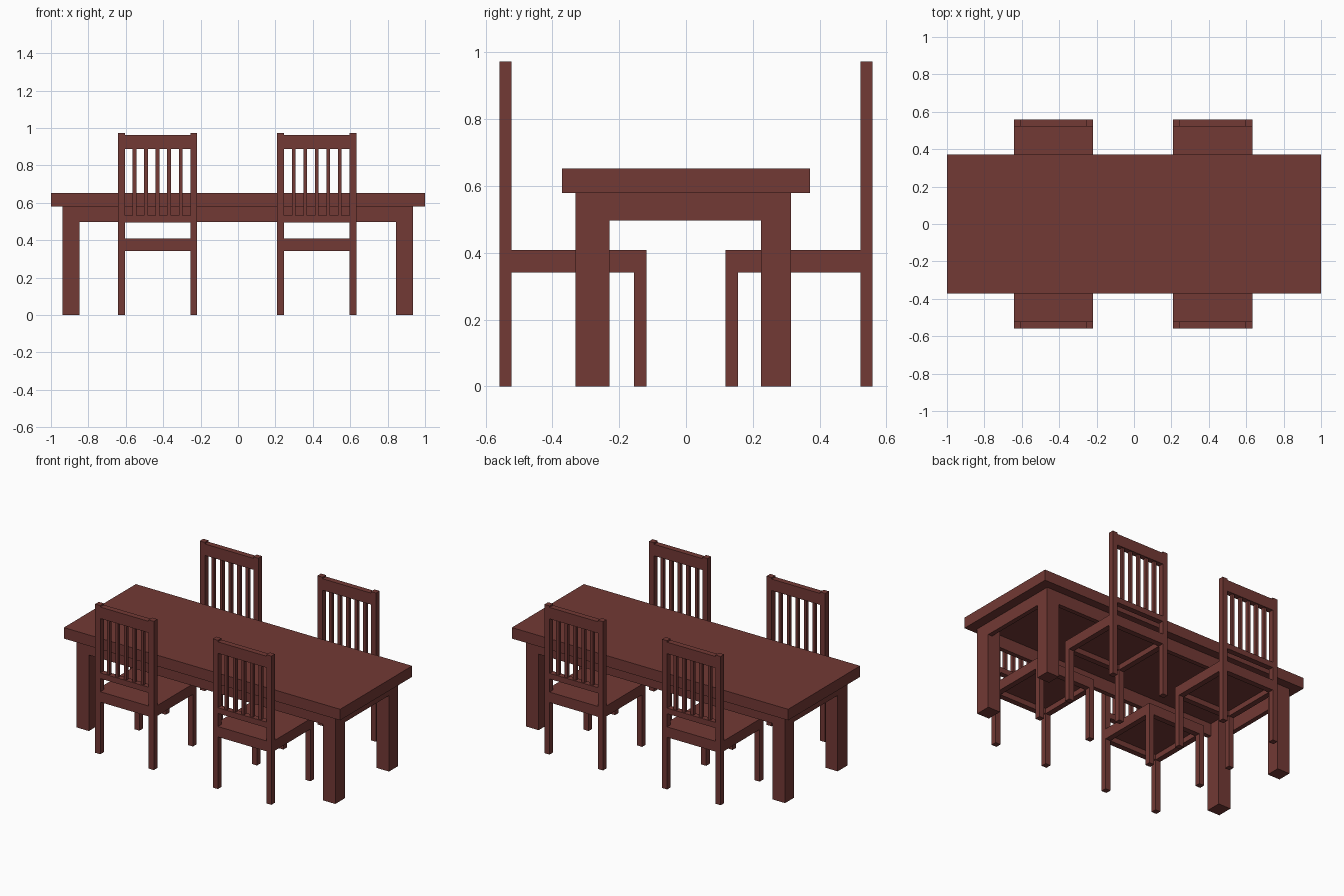
import bpy

if "Cube" in bpy.data.objects:
    bpy.data.objects.remove(bpy.data.objects["Cube"])

wood = bpy.data.materials.new("reddish brown wood")
wood.diffuse_color = (0.17, 0.041, 0.035, 1)
wood.use_nodes = True
wood.node_tree.nodes["Principled BSDF"].inputs["Base Color"].default_value = wood.diffuse_color


def box(name, x, y, z):
    """Axis-aligned box from (min, max) pairs."""
    lo, hi = zip(*(sorted(p) for p in (x, y, z)))
    v = [(a, b, c) for a in (lo[0], hi[0]) for b in (lo[1], hi[1]) for c in (lo[2], hi[2])]
    f = [(0, 1, 3, 2), (4, 6, 7, 5), (0, 4, 5, 1), (2, 3, 7, 6), (0, 2, 6, 4), (1, 5, 7, 3)]
    me = bpy.data.meshes.new(name)
    me.from_pydata(v, [], f)
    me.materials.append(wood)
    ob = bpy.data.objects.new(name, me)
    bpy.context.collection.objects.link(ob)
    return ob


# Table: top, four legs, apron flush with the outside of the legs
box("table_top", (-1, 1), (-0.372, 0.372), (0.58, 0.652))
LEG_X = ((-0.938, -0.848), (0.846, 0.936))
LEG_Y = ((-0.331, -0.229), (0.224, 0.315))
for x in LEG_X:
    for y in LEG_Y:
        box("table_leg", x, y, (0, 0.58))
T = 0.03
for y in ((-0.331, -0.331 + T), (0.315 - T, 0.315)):
    box("table_long_apron", (-0.848, 0.846), y, (0.497, 0.58))
for x in ((-0.938, -0.938 + T), (0.936 - T, 0.936)):
    box("table_end_apron", x, (-0.229, 0.224), (0.497, 0.58))


def chair(cx, s):
    """Chair at cx; s = 1 stands on the back side, s = -1 on the front side."""
    def part(name, x, y, z):
        return box(name, (cx + x[0], cx + x[1]), (s * y[0], s * y[1]), z)

    w, p = 0.212, 0.037          # half width, post size
    i = w - p                    # inner half width
    back = (0.522, 0.559)
    for a, b in ((-w, -i), (i, w)):
        part("back_post", (a, b), back, (0, 0.973))
        part("front_leg", (a, b), (0.118, 0.155), (0, 0.376))
        part("side_seat_rail", (a, b), (0.155, 0.522), (0.341, 0.376))
    part("seat", (-w, w), (0.118, 0.522), (0.376, 0.409))
    part("front_seat_rail", (-i, i), (0.118, 0.155), (0.341, 0.376))
    part("rear_seat_rail", (-i, i), back, (0.341, 0.409))
    part("top_rail", (-i, i), back, (0.888, 0.963))
    part("lower_rail", (-i, i), back, (0.495, 0.532))
    # Five evenly spaced slats
    n, sw = 5, 0.02
    gap = (2 * i - n * sw) / (n + 1)
    for k in range(n):
        x0 = -i + gap + k * (sw + gap)
        part("back_slat", (x0, x0 + sw), (0.53, 0.551), (0.532, 0.888))


for cx in (-0.43, 0.421):
    for s in (-1, 1):
        chair(cx, s)
